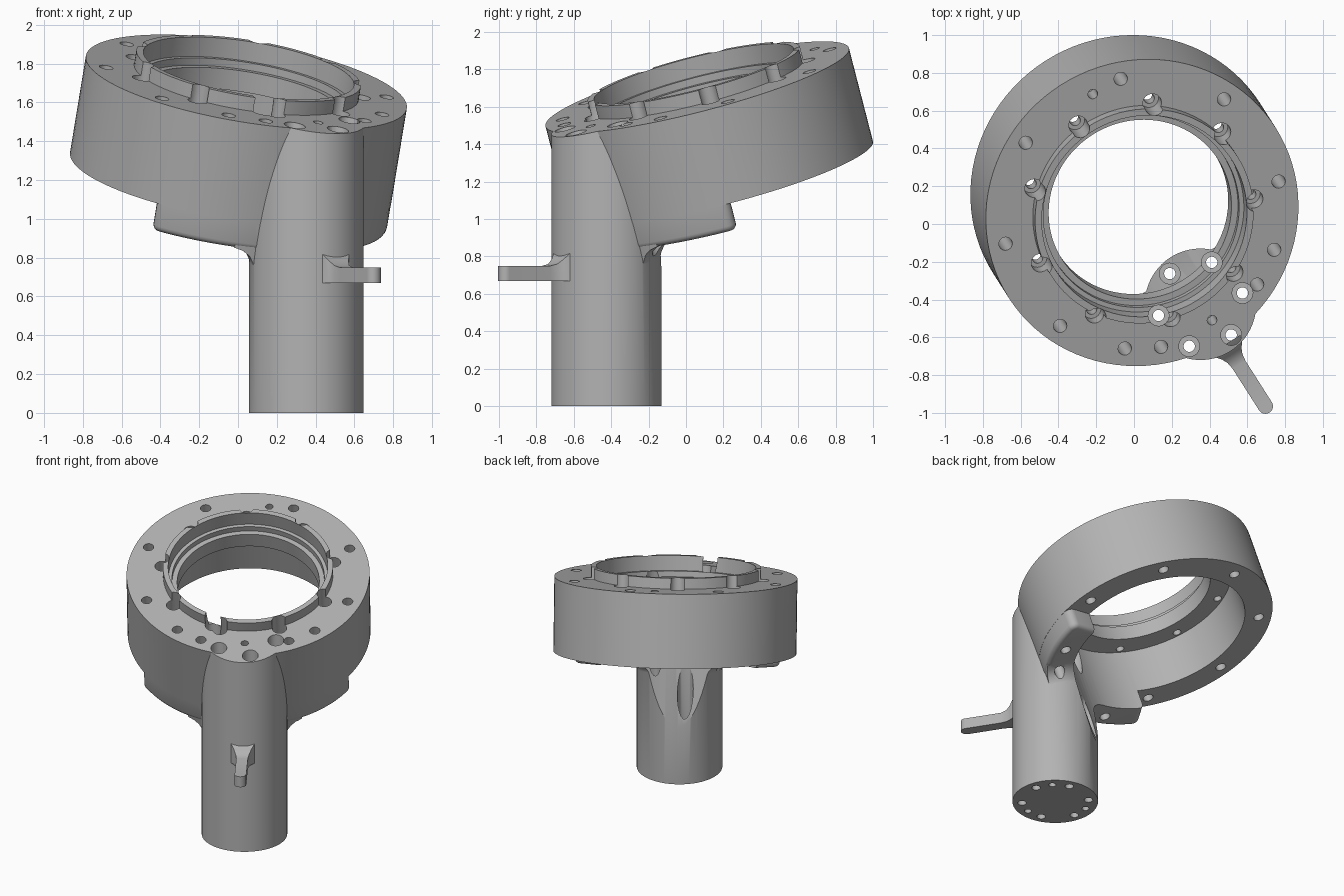
import bpy, bmesh
from math import sin, cos, radians, pi
from mathutils import Matrix, Vector

cube = bpy.data.objects.get("Cube")
if cube:
    bpy.data.objects.remove(cube, do_unlink=True)

# Single colour
grey = bpy.data.materials.new("plain grey")
grey.use_nodes = True
grey.diffuse_color = (0.45, 0.45, 0.45, 1)
grey.node_tree.nodes["Principled BSDF"].inputs["Base Color"].default_value = grey.diffuse_color

# Frames: the post stands upright, the ring is tilted toward the arm
HEADING, TILT, LEAN = radians(-57.5), radians(17), 0.3057
POST = Matrix.Translation((0.352, -0.425, 0)) @ Matrix.Rotation(HEADING, 4, 'Z')
RING = POST @ Matrix.Translation((-0.575, 0, 1.705)) @ Matrix.Rotation(TILT, 4, 'Y')


def finish(bm, name, frame):
    bmesh.ops.recalc_face_normals(bm, faces=bm.faces)
    bm.transform(frame)
    mesh = bpy.data.meshes.new(name)
    bm.to_mesh(mesh)
    bm.free()
    mesh.materials.append(grey)
    obj = bpy.data.objects.new(name, mesh)
    bpy.context.scene.collection.objects.link(obj)
    return obj


def loft(name, sections, frame):
    """Skin a list of closed loops and cap both ends."""
    bm = bmesh.new()
    loops = [[bm.verts.new(p) for p in s] for s in sections]
    n = len(loops[0])
    for a, b in zip(loops, loops[1:]):
        for i in range(n):
            j = (i + 1) % n
            bm.faces.new((a[i], a[j], b[j], b[i]))
    bm.faces.new(loops[0])
    bm.faces.new(loops[-1])
    return finish(bm, name, frame)


def lathe(name, profile, frame, seg=96):
    rings = [[(r * cos(2 * pi * i / seg), r * sin(2 * pi * i / seg), z)
              for i in range(seg)] for r, z in profile]
    return loft(name, rings, frame)


def combine(target, other, operation):
    mod = target.modifiers.new("combine", 'BOOLEAN')
    mod.object, mod.operation, mod.solver = other, operation, 'MANIFOLD'
    graph = bpy.context.evaluated_depsgraph_get()
    mesh = bpy.data.meshes.new_from_object(target.evaluated_get(graph))
    target.modifiers.clear()
    target.data = mesh
    bpy.data.objects.remove(other, do_unlink=True)


def drill(target, frame, x, y, r, z0, z1):
    hole = lathe("drill", [(r, z0), (r, z1)], frame @ Matrix.Translation((x, y, 0)), 24)
    combine(target, hole, 'DIFFERENCE')


# Tilted ring with raised collar
housing = lathe("ring_housing", [(0.838, -0.52), (0.838, 0), (0.586, 0), (0.586, 0.075)], RING)

# Upright post, trimmed flush with the ring's top face
post = lathe("post", [(0.295, 0), (0.295, 1.9)], POST)
combine(post, lathe("trim", [(2, 0), (2, 2)], RING), 'DIFFERENCE')

# Thickened sector under the ring with a rounded lower rim
bm = bmesh.new()
steps = [radians(3.75 * i) for i in range(-16, 17)]
plan = [(0.837 * cos(a), 0.837 * sin(a)) for a in steps]
plan += [(0.5 * cos(a), 0.5 * sin(a)) for a in reversed(steps)]
base = bm.faces.new([bm.verts.new((x, y, -0.67)) for x, y in plan])
rise = bmesh.ops.extrude_face_region(bm, geom=[base], use_keep_orig=True)
bmesh.ops.translate(bm, vec=(0, 0, 0.27), verts=[v for v in rise["geom"] if isinstance(v, bmesh.types.BMVert)])
bmesh.ops.recalc_face_normals(bm, faces=bm.faces)
corners = [e for e in bm.edges if abs(e.verts[0].co.z - e.verts[1].co.z) > 0.1
           and e.calc_face_angle(0) > 1 and e.verts[0].co.xy.length > 0.7]
bmesh.ops.bevel(bm, geom=corners, offset=0.05, segments=4, affect='EDGES', profile=0.5)
lower = [e for e in bm.edges if all(v.co.z < -0.66 for v in e.verts)]
bmesh.ops.bevel(bm, geom=lower, offset=0.06, segments=4, affect='EDGES',
                profile=0.5, clamp_overlap=True)
sector = finish(bm, "sector", RING)

# Flared skirt blending the post into the sector
shear = Matrix.Identity(4)
shear[2][0] = -LEAN
skirt = lathe("skirt", [(0.285, -0.12), (0.3, -0.07), (0.32, -0.035), (0.355, -0.01),
                        (0.4, 0.002), (0.4, 0.08)],
              POST @ Matrix.Translation((0, 0, 0.828)) @ shear)
combine(skirt, lathe("clip", [(0.832, -2), (0.832, -0.3)], RING), 'INTERSECT')

for part in (post, sector, skirt):
    combine(housing, part, 'UNION')

# Stepped bore, running on down through the back of the post
combine(housing, lathe("bore", [(0.64, -2), (0.64, -0.18), (0.49, -0.18), (0.49, -0.07),
                                (0.525, -0.07), (0.525, -0.03), (0.55, -0.03), (0.55, 0.3)],
                       RING), 'DIFFERENCE')

# Nine counterbored screw holes notching the collar
for i in range(9):
    a = radians(6 + 40 * i) - HEADING
    x, y = 0.6 * cos(a), 0.6 * sin(a)
    drill(housing, RING, x, y, 0.05, -0.1, 0.2)
    drill(housing, RING, x, y, 0.028, -0.3, 0)

# Holes through the outer rim
for deg in (12, 55, 100, 148, 192, 235, 264, 279, 327, 343):
    a = radians(deg) - HEADING
    drill(housing, RING, 0.745 * cos(a), 0.745 * sin(a), 0.036, -0.8, 0.1)
for deg in (113, 303):
    a = radians(deg) - HEADING
    drill(housing, RING, 0.71 * cos(a), 0.71 * sin(a), 0.026, -0.15, 0.1)

# Counterbored bolt holes down the post, with three blind holes between
for i in range(6):
    a = radians(15 + 60 * i) - HEADING
    x, y = 0.23 * cos(a), 0.23 * sin(a)
    drill(housing, POST, x, y, 0.03, -0.1, 1)
    drill(housing, POST, x, y, 0.055, 0.3, 2)
for i in range(3):
    a = radians(45 + 120 * i) - HEADING
    drill(housing, POST, 0.23 * cos(a), 0.23 * sin(a), 0.025, -0.1, 0.15)

# Side arm with flared root and rounded tip: (distance, half width, top)
stations = [(0.25, 0.09, 0.84), (0.285, 0.08, 0.815), (0.31, 0.06, 0.785),
            (0.34, 0.046, 0.76), (0.38, 0.04, 0.75)]
stations += [(0.64 + 0.04 * sin(a), 0.04 * cos(a), 0.75)
             for a in (radians(12 * i) for i in range(8))]
arm = loft("side_arm", [[(u, -w, 0.67), (u, w, 0.67), (u, w, top), (u, -w, top)]
                        for u, w, top in stations], POST)

# Smooth round walls, sharp rims
for obj in (housing, arm):
    bpy.ops.object.select_all(action='DESELECT')
    obj.select_set(True)
    bpy.context.view_layer.objects.active = obj
    bpy.ops.object.shade_smooth_by_angle(angle=radians(30))
